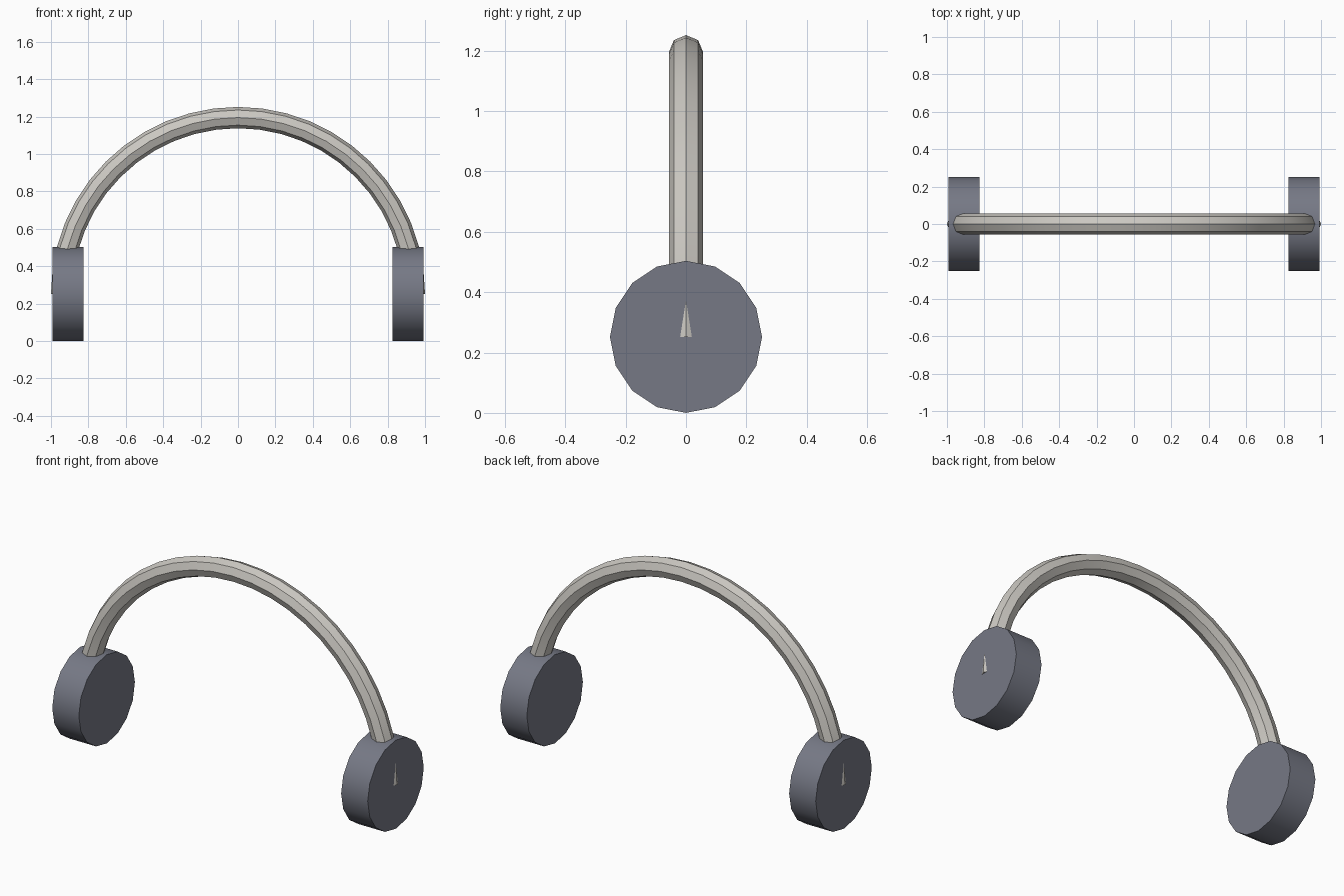
import bpy, bmesh
from math import pi, sin, cos, radians

if "Cube" in bpy.data.objects:
    bpy.data.objects.remove(bpy.data.objects["Cube"], do_unlink=True)

CUP_RADIUS = 0.252
BAND_RADIUS = 0.943
TUBE_RADIUS = 0.057


def material(name, color):
    mat = bpy.data.materials.new(name)
    mat.use_nodes = True
    mat.diffuse_color = (*color, 1)
    bsdf = next(n for n in mat.node_tree.nodes if n.type == "BSDF_PRINCIPLED")
    bsdf.inputs["Base Color"].default_value = (*color, 1)
    return mat


def finish(obj, mat):
    obj.data.materials.append(mat)
    bpy.ops.object.select_all(action="DESELECT")
    obj.select_set(True)
    bpy.context.view_layer.objects.active = obj
    bpy.ops.object.shade_smooth_by_angle(angle=radians(30))


slate = material("slate grey", (0.18, 0.19, 0.235))
silver = material("warm silver", (0.6, 0.58, 0.54))

# Ear cups: sixteen-sided discs facing sideways
for name, side in (("left_ear_cup", 1), ("right_ear_cup", -1)):
    bpy.ops.mesh.primitive_cylinder_add(
        vertices=16, radius=CUP_RADIUS, depth=0.167,
        location=(side * 0.9085, 0, CUP_RADIUS), rotation=(0, pi / 2, 0))
    cup = bpy.context.object
    cup.name = name
    finish(cup, slate)

# Headband: octagonal tube swept through a half circle, ending inside the cups
STEPS, SIDES = 24, 8
bm = bmesh.new()
rings = []
for i in range(STEPS + 1):
    a = pi * i / STEPS
    ring = []
    for j in range(SIDES):
        b = 2 * pi * j / SIDES
        r = BAND_RADIUS + TUBE_RADIUS * cos(b)
        ring.append(bm.verts.new((r * cos(a), TUBE_RADIUS * sin(b), CUP_RADIUS + r * sin(a))))
    rings.append(ring)
for lower, upper in zip(rings, rings[1:]):
    for j in range(SIDES):
        k = (j + 1) % SIDES
        bm.faces.new((lower[j], lower[k], upper[k], upper[j]))
bm.faces.new(rings[0])
bm.faces.new(rings[-1])
bmesh.ops.recalc_face_normals(bm, faces=bm.faces)
mesh = bpy.data.meshes.new("headband")
bm.to_mesh(mesh)
bm.free()
band = bpy.data.objects.new("headband", mesh)
bpy.context.collection.objects.link(band)
finish(band, silver)
